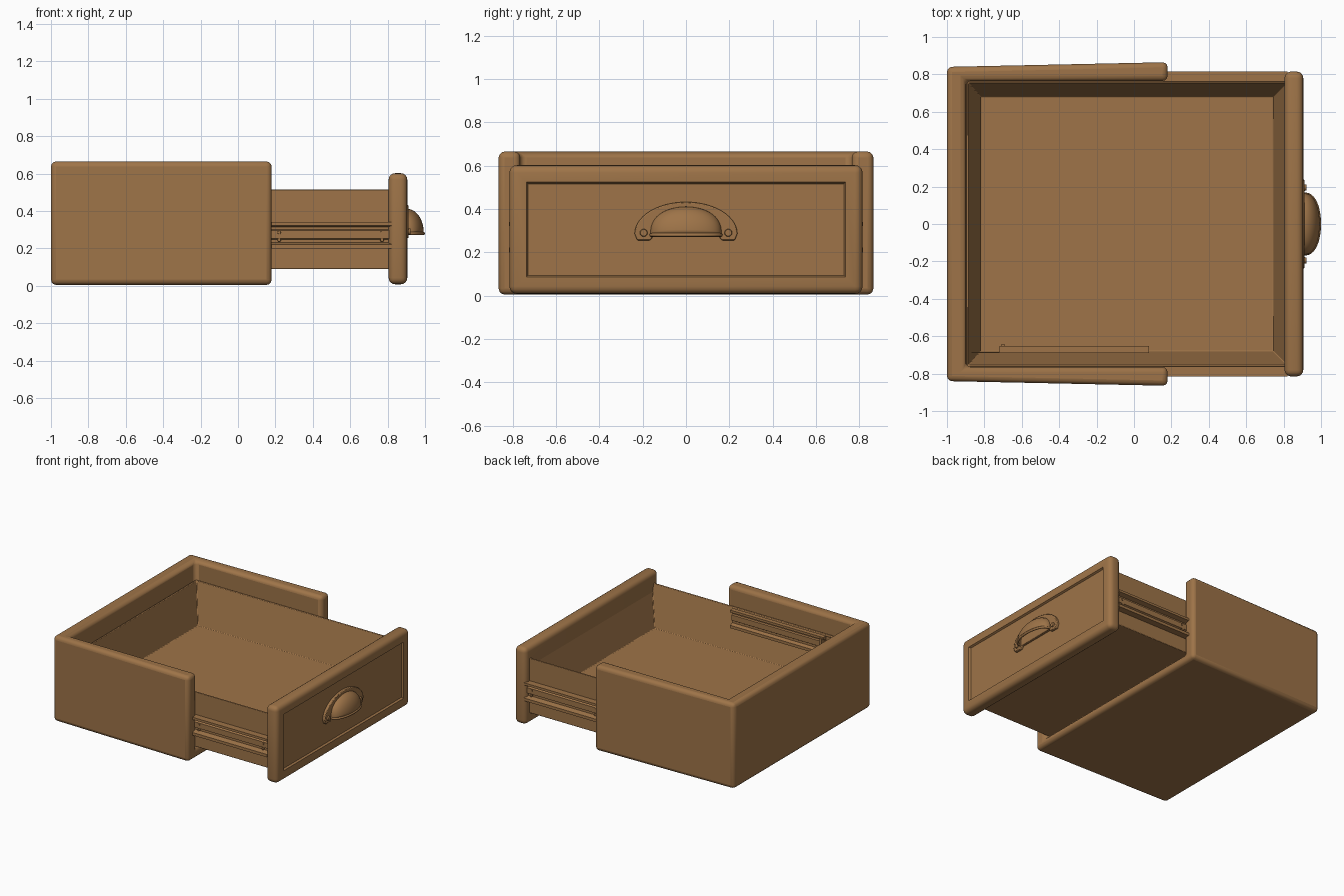
import bpy, bmesh, math
from mathutils import Matrix

if "Cube" in bpy.data.objects:
    bpy.data.objects.remove(bpy.data.objects["Cube"])

wood = bpy.data.materials.new("warm brown")
wood.diffuse_color = (0.342, 0.174, 0.065, 1)
wood.use_nodes = True
wood.node_tree.nodes["Principled BSDF"].inputs["Base Color"].default_value = wood.diffuse_color


def finish(name, bm, bevel=0, segments=3, angle=35):
    bmesh.ops.recalc_face_normals(bm, faces=bm.faces)
    me = bpy.data.meshes.new(name)
    bm.to_mesh(me)
    bm.free()
    me.materials.append(wood)
    ob = bpy.data.objects.new(name, me)
    bpy.context.collection.objects.link(ob)
    bpy.ops.object.select_all(action='DESELECT')
    ob.select_set(True)
    bpy.context.view_layer.objects.active = ob
    bpy.ops.object.shade_smooth_by_angle(angle=math.radians(angle))
    if bevel:
        m = ob.modifiers.new("bevel", 'BEVEL')
        m.width, m.segments, m.limit_method = bevel, segments, 'ANGLE'
    return ob


def build(name, verts, faces, **kw):
    bm = bmesh.new()
    vs = [bm.verts.new(v) for v in verts]
    for f in faces:
        bm.faces.new([vs[i] for i in f])
    return finish(name, bm, **kw)


def box_mesh(x0, x1, y0, y1, z0, z1):
    bm = bmesh.new()
    bmesh.ops.create_cube(bm, size=1)
    for v in bm.verts:
        v.co = ((x0, x1)[v.co.x > 0], (y0, y1)[v.co.y > 0], (z0, z1)[v.co.z > 0])
    return bm


def prism_x(name, yz, x0, x1, **kw):
    """Extrude a y,z outline along x."""
    n = len(yz)
    verts = [(x, y, z) for x in (x0, x1) for y, z in yz]
    faces = [list(range(n)), list(range(n, 2 * n))]
    faces += [(i, (i + 1) % n, n + (i + 1) % n, n + i) for i in range(n)]
    return build(name, verts, faces, **kw)


def disc(name, loc, r, depth, axis):
    bm = bmesh.new()
    rot = Matrix.Rotation(math.pi / 2, 4, axis)
    bmesh.ops.create_cone(bm, cap_ends=True, segments=16, radius1=r, radius2=r * 0.8,
                          depth=depth, matrix=Matrix.Translation(loc) @ rot)
    return finish(name, bm)


# cabinet shell: open at the top and front, sides flaring slightly forward
outer = [(-1, -.84), (.18, -.865), (.18, .865), (-1, .84)]
inner = [(-.9, -.765), (.18, -.765), (.18, .765), (-.9, .765)]
verts = [(x, y, z) for ring, z in ((outer, .005), (outer, .665), (inner, .07), (inner, .665))
         for x, y in ring]
build("cabinet_shell", verts, [
    (0, 1, 2, 3), (0, 3, 7, 4), (0, 1, 5, 4), (2, 3, 7, 6),
    (4, 5, 13, 12, 15, 14, 6, 7), (8, 9, 13, 12), (8, 11, 15, 12), (10, 11, 15, 14),
    (8, 9, 10, 11), (1, 2, 6, 14, 10, 9, 13, 5)], bevel=.028)

# drawer box: thin rim, walls thickening toward the floor
bm = box_mesh(-.895, .83, -.765, .765, .09, .515)
top = max(bm.faces, key=lambda f: f.calc_center_median().z)
bmesh.ops.inset_region(bm, faces=[top], thickness=.014)
new = bmesh.ops.extrude_face_region(bm, geom=[top])["geom"]
bmesh.ops.delete(bm, geom=[top], context='FACES_ONLY')
for v in [g for g in new if isinstance(g, bmesh.types.BMVert)]:
    v.co = (-.82 if v.co.x < 0 else .745, math.copysign(.68, v.co.y), .21)
finish("drawer_box", bm, bevel=.004, segments=2)

# drawer front: rounded board with recessed panel
bm = box_mesh(.805, .905, -.815, .815, .008, .602)
bmesh.ops.bevel(bm, geom=bm.edges[:], offset=.035, segments=4, profile=.5, affect='EDGES')
face = max(bm.faces, key=lambda f: f.calc_center_median().x * f.calc_area())
bmesh.ops.inset_region(bm, faces=[face], thickness=.062)
bmesh.ops.inset_region(bm, faces=[face], thickness=.01, depth=-.014)
finish("drawer_front", bm)

# slide rails: ribbed channel section, (outward, height)
section = [(0, .20), (.052, .20), (.052, .222), (.014, .232), (.014, .248), (.028, .254),
           (.028, .296), (.014, .302), (.014, .314), (.052, .322), (.052, .34), (0, .34)]
for side, s in (("left", 1), ("right", -1)):
    prism_x(f"slide_rail_{side}", [(s * (.764 + u), z) for u, z in section], .1, .82)
    for i, x in enumerate((.22, .77)):
        for j, z in enumerate((.245, .285)):
            disc(f"rail_screw_{side}_{i}{j}", (x, s * .793, z), .01, .012, 'X')

# inner rail showing on one side of the drawer
prism_x("inner_rail", [(-.69 + u * .7, z + .2) for u, z in section], -.72, .08)
finish("inner_rail_plate", box_mesh(-.87, .08, -.69, -.684, .40, .54))
finish("inner_rail_stop", box_mesh(-.712, -.69, -.69, -.645, .42, .53))

# handle flange
arc = [(.237 * math.cos(math.pi * i / 32), .285 + .147 * math.sin(math.pi * i / 32))
       for i in range(33)]
prism_x("handle_flange", arc + [(-.225, .255), (-.165, .255), (-.15, .275),
                                (.15, .275), (.165, .255), (.225, .255)],
        .885, .912, bevel=.005, segments=2)
for s in (-1, 1):
    disc(f"handle_screw_{'right' if s > 0 else 'left'}", (.914, s * .195, .29), .019, .014, 'Y')

# handle cup: quarter dome open underneath
N, M = 32, 10
verts = []
for i in range(N + 1):
    t = math.pi * i / N
    r = max(math.sin(t), 0) ** .8
    for j in range(M + 1):
        p = math.pi / 2 * j / M
        verts.append((.905 + .084 * r * math.sin(p), .16 * math.cos(t), .285 + .122 * r * math.cos(p)))
cup = build("handle_cup", verts, [(a, a + 1, a + M + 2, a + M + 1)
            for i in range(N) for j in range(M) for a in [i * (M + 1) + j]], angle=60)
m = cup.modifiers.new("shell", 'SOLIDIFY')
m.thickness, m.offset = .008, 0

# handle lip: rounded strip following the cup's lower edge
curve = bpy.data.curves.new("handle_lip", 'CURVE')
curve.dimensions, curve.bevel_depth, curve.bevel_resolution = '3D', .009, 2
curve.use_fill_caps = True
sp = curve.splines.new('POLY')
sp.points.add(N)
for i, pt in enumerate(sp.points):
    x, y, z = verts[i * (M + 1) + M]
    pt.co = (x + .002, y, z - .005, 1)
curve.materials.append(wood)
bpy.context.collection.objects.link(bpy.data.objects.new("handle_lip", curve))
